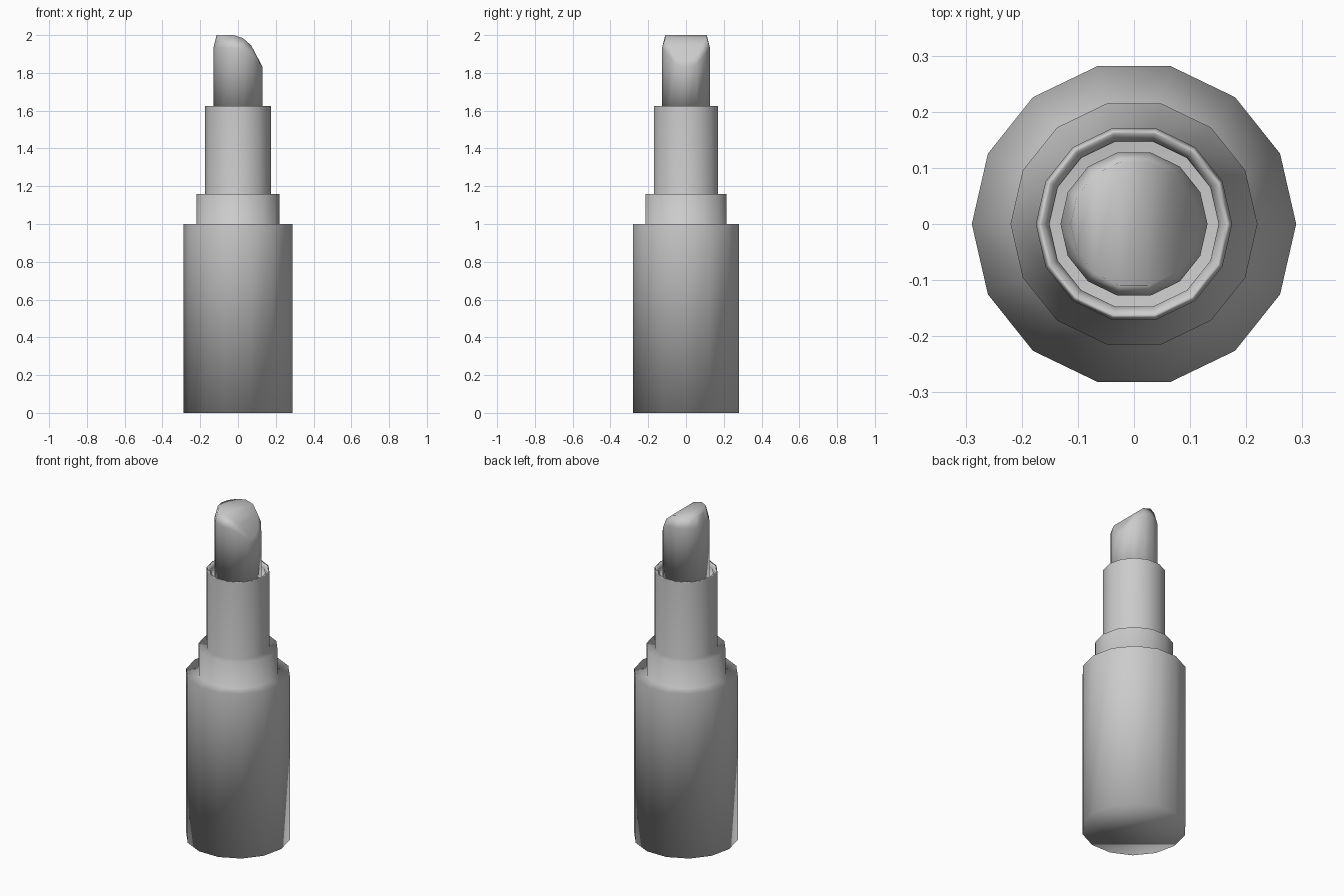
import bpy
import bmesh
from math import cos, sin, tau

SIDES = 14

cube = bpy.data.objects.get("Cube")
if cube:
    bpy.data.objects.remove(cube)

grey = bpy.data.materials.new("plain grey")
grey.use_nodes = True
colour = (0.6, 0.6, 0.6, 1)
grey.diffuse_color = colour
grey.node_tree.nodes["Principled BSDF"].inputs["Base Color"].default_value = colour


def ring(bm, radius, height):
    """Ring of vertices; height is a number or a list with one entry per side."""
    verts = []
    for i in range(SIDES):
        a = tau * i / SIDES
        z = height[i] if isinstance(height, list) else height
        verts.append(bm.verts.new((radius * cos(a), radius * sin(a), z)))
    return verts


def bridge(bm, low, high):
    for i in range(SIDES):
        j = (i + 1) % SIDES
        bm.faces.new((low[i], low[j], high[j], high[i]))


def finish(bm, name):
    bmesh.ops.recalc_face_normals(bm, faces=bm.faces)
    mesh = bpy.data.meshes.new(name)
    bm.to_mesh(mesh)
    bm.free()
    mesh.materials.append(grey)
    mesh.shade_smooth()
    obj = bpy.data.objects.new(name, mesh)
    bpy.context.collection.objects.link(obj)
    # Large walls dominate the soft shading across the narrow steps
    weighted = obj.modifiers.new("weighted normals", "WEIGHTED_NORMAL")
    weighted.mode = "FACE_AREA"
    return obj


def mirrored(half):
    """Heights from the low side to the high side, repeated around the back."""
    return half + half[-2:0:-1]


# Stepped case: body, collar, tube, rim and the well inside it
profile = [(0.289, 0), (0.289, 1.0), (0.22, 1.0), (0.22, 1.16),
           (0.175, 1.16), (0.175, 1.625), (0.163, 1.625),
           (0.151, 1.61), (0.15, 1.55)]
bm = bmesh.new()
rings = [ring(bm, r, z) for r, z in profile]
for low, high in zip(rings, rings[1:]):
    bridge(bm, low, high)
bm.faces.new(rings[0])
bm.faces.new(rings[-1])
finish(bm, "stepped_case")

# Lipstick bullet: round stick with a bevelled rim and a curved slanting cut
bm = bmesh.new()
base = ring(bm, 0.131, 1.55)
wall = ring(bm, 0.131, mirrored([1.83, 1.845, 1.9] + [1.93] * 5))
rim = ring(bm, 0.113, mirrored([1.865, 1.885, 1.945, 1.985] + [2.0] * 4))
bridge(bm, base, wall)
bridge(bm, wall, rim)
bm.faces.new(base)
for i in range(SIDES // 2):
    corners = [rim[i], rim[i + 1], rim[-i - 1], rim[-i]]
    bm.faces.new(list(dict.fromkeys(corners)))
finish(bm, "lipstick_bullet")
